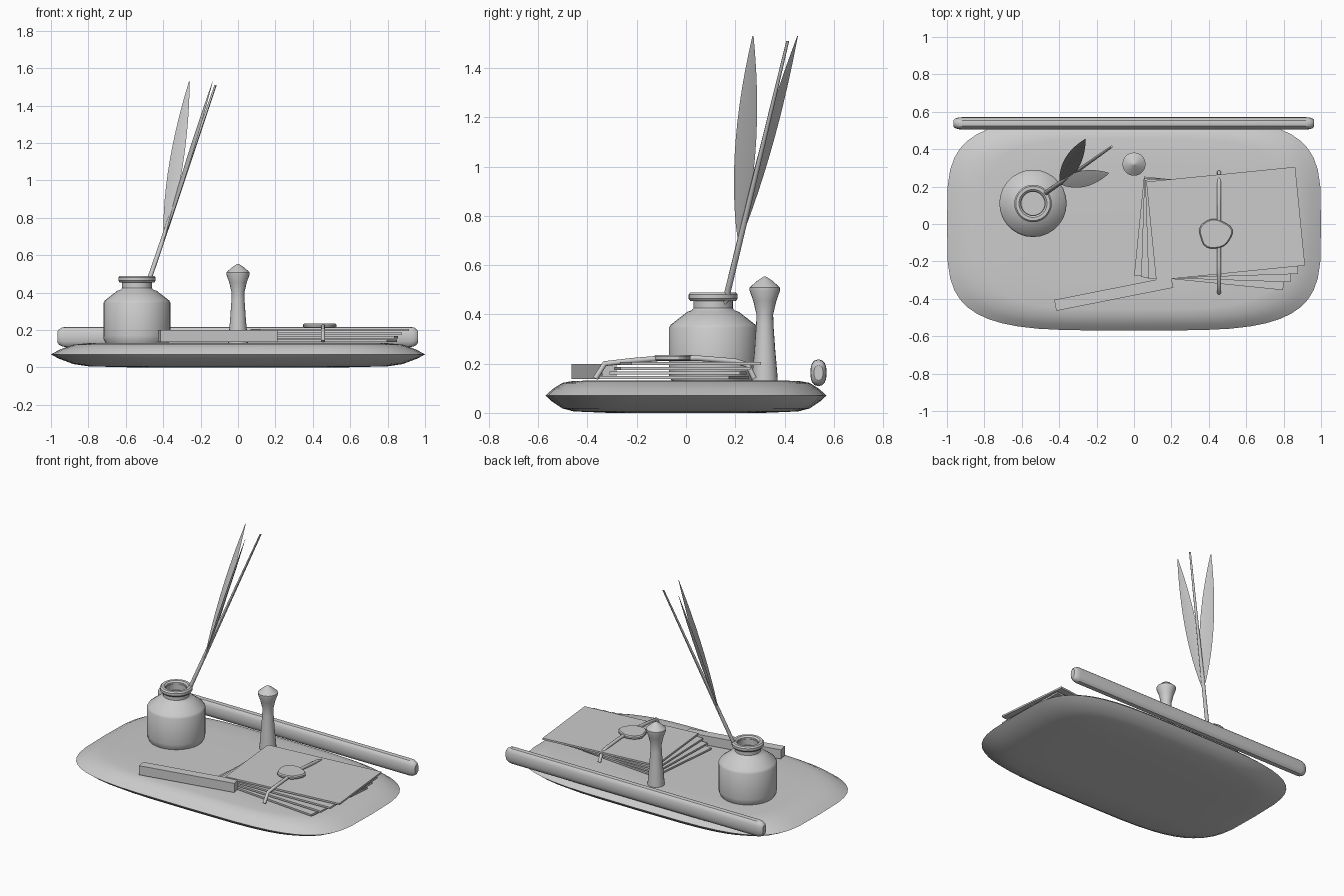
import bpy, bmesh, math
from mathutils import Vector

if "Cube" in bpy.data.objects:
    bpy.data.objects.remove(bpy.data.objects["Cube"])

def make(name, bm, smooth=True):
    bmesh.ops.recalc_face_normals(bm, faces=bm.faces[:])
    me = bpy.data.meshes.new(name)
    bm.to_mesh(me)
    bm.free()
    ob = bpy.data.objects.new(name, me)
    bpy.context.collection.objects.link(ob)
    if smooth:
        bpy.ops.object.select_all(action='DESELECT')
        ob.select_set(True)
        bpy.context.view_layer.objects.active = ob
        bpy.ops.object.shade_smooth_by_angle(angle=math.radians(32))
    return ob

def loft(name, rings, smooth=True, closed=False):
    """Skin a list of equal-length rings; cap the ends unless closed."""
    bm = bmesh.new()
    vs = [[bm.verts.new(p) for p in r] for r in rings]
    n = len(vs[0])
    pairs = list(zip(vs, vs[1:])) + ([(vs[-1], vs[0])] if closed else [])
    for a, b in pairs:
        for i in range(n):
            bm.faces.new((a[i], a[(i + 1) % n], b[(i + 1) % n], b[i]))
    if not closed:
        bm.faces.new(vs[0][::-1])
        bm.faces.new(vs[-1])
    return make(name, bm, smooth)

def lathe(name, cx, cy, profile, n=28, closed=False):
    ang = [2 * math.pi * i / n for i in range(n)]
    return loft(name, [[(cx + r * math.cos(a), cy + r * math.sin(a), z) for a in ang]
                       for r, z in profile], closed=closed)

def box(name, centre, size, angle):
    bm = bmesh.new()
    bmesh.ops.create_cube(bm, size=1)
    bmesh.ops.scale(bm, vec=size, verts=bm.verts)
    ob = make(name, bm, False)
    ob.location = centre
    ob.rotation_euler.z = math.radians(angle)
    return ob

def spow(v, e):
    return math.copysign(abs(v) ** e, v)

# tray: superellipse slab with a thin rim
ang = [2 * math.pi * i / 48 for i in range(48)]
sections = [(0.55, 0.0), (0.80, 0.006), (0.88, 0.018), (0.96, 0.048), (1.0, 0.07),
            (0.95, 0.097), (0.88, 0.122), (0.80, 0.13), (0.55, 0.132)]
loft("tray", [[(s * spow(math.cos(a), 0.5), 0.57 * s * spow(math.sin(a), 0.5), z)
               for a in ang] for s, z in sections])

# back rail: long bar with an oval section and rounded ends
rail = [(-0.965, .55), (-0.957, .77), (-0.94, .94), (-0.92, 1),
        (0.92, 1), (0.94, .94), (0.955, .77), (0.963, .55)]
loft("back_rail", [[(x, 0.538 + 0.033 * s * spow(math.cos(a), .8),
                     0.163 + 0.054 * s * spow(math.sin(a), .8))
                    for a in ang[::3]] for x, s in rail])

# ink bottle, its lip and the ink
lathe("ink_bottle", -0.54, 0.11, [(0.165, 0.125), (0.178, 0.15), (0.18, 0.17), (0.18, 0.345),
      (0.172, 0.358), (0.105, 0.41), (0.088, 0.416), (0.08, 0.425), (0.08, 0.47),
      (0.062, 0.47), (0.062, 0.43)])
lathe("bottle_lip", -0.54, 0.11, [(0.065, 0.462), (0.075, 0.454), (0.092, 0.454), (0.1, 0.464),
      (0.1, 0.48), (0.092, 0.489), (0.075, 0.489), (0.065, 0.48)], closed=True)

# quill shaft and its two leaf-shaped vanes
p0, p1 = Vector((-0.492, 0.152, 0.42)), Vector((-0.12, 0.413, 1.51))
rings = []
for t, r in ((0, .004), (.04, .013), (.3, .012), (1, .006)):
    c = p0.lerp(p1, t)
    rings.append([c + r * Vector((math.cos(a), math.sin(a), 0)) for a in ang[::4]])
loft("quill_shaft", rings)
base = Vector((-0.395, 0.215, 0.69))
for k, (tip, across) in enumerate([((-0.26, 0.453, 1.53), (0.037, -0.024, 0)),
                                   ((-0.135, 0.272, 1.53), (-0.012, 0.042, 0))]):
    tip, across = Vector(tip), Vector(across)
    thick = across.cross(tip - base).normalized() * 0.004
    rings = []
    for i in range(13):
        t = i / 12
        w = max(math.sin(math.pi * t ** 0.9) ** 0.8 if 0 < i < 12 else 0, 0.06)
        c = base.lerp(tip, t)
        rings.append([c - across * w, c - thick * w, c + across * w, c + thick * w])
    loft(f"quill_vane_{k + 1}", rings)

# seal stamp
lathe("seal_stamp", 0, 0.32, [(0.053, 0.125), (0.05, 0.17), (0.042, 0.26), (0.035, 0.36),
      (0.034, 0.40), (0.047, 0.455), (0.062, 0.497), (0.062, 0.509), (0.03, 0.537),
      (0.004, 0.554)], 20)

# fanned letters
for i in range(4):
    t = i / 3
    box(f"letter_{i + 1}", (0.425 + 0.065 * t, -0.05 + 0.052 * t, 0.143 + 0.019 * i),
        (0.8, 0.53, 0.012), -5.7 + 11.4 * t)

# cord draped over the letters
cu = bpy.data.curves.new("cord", 'CURVE')
cu.dimensions = '3D'
cu.bevel_depth = 0.011
cu.bevel_resolution = 2
cu.use_fill_caps = True
sp = cu.splines.new('POLY')
path = [(-0.368, 0.14), (-0.33, 0.2), (-0.22, 0.212), (-0.1, 0.222), (0.05, 0.222),
        (0.2, 0.21), (0.25, 0.195), (0.277, 0.14)]
sp.points.add(len(path) - 1)
for p, (y, z) in zip(sp.points, path):
    p.co = (0.455, y, z, 1)
bpy.context.collection.objects.link(bpy.data.objects.new("cord", cu))

# wax blob with a wavy outline
def blob(a):
    return 1 + 0.05 * math.sin(3 * a + 1) + 0.03 * math.sin(5 * a)
loft("wax_seal", [[(0.435 + 0.088 * s * blob(a) * math.cos(a),
                    -0.052 + 0.079 * s * blob(a) * math.sin(a), z) for a in ang[::2]]
                  for s, z in ((.95, .212), (1, .217), (1, .228), (.93, .235))])

# wax stick
box("wax_stick", (-0.108, -0.373, 0.168), (0.638, 0.06, 0.062), 11.2)
